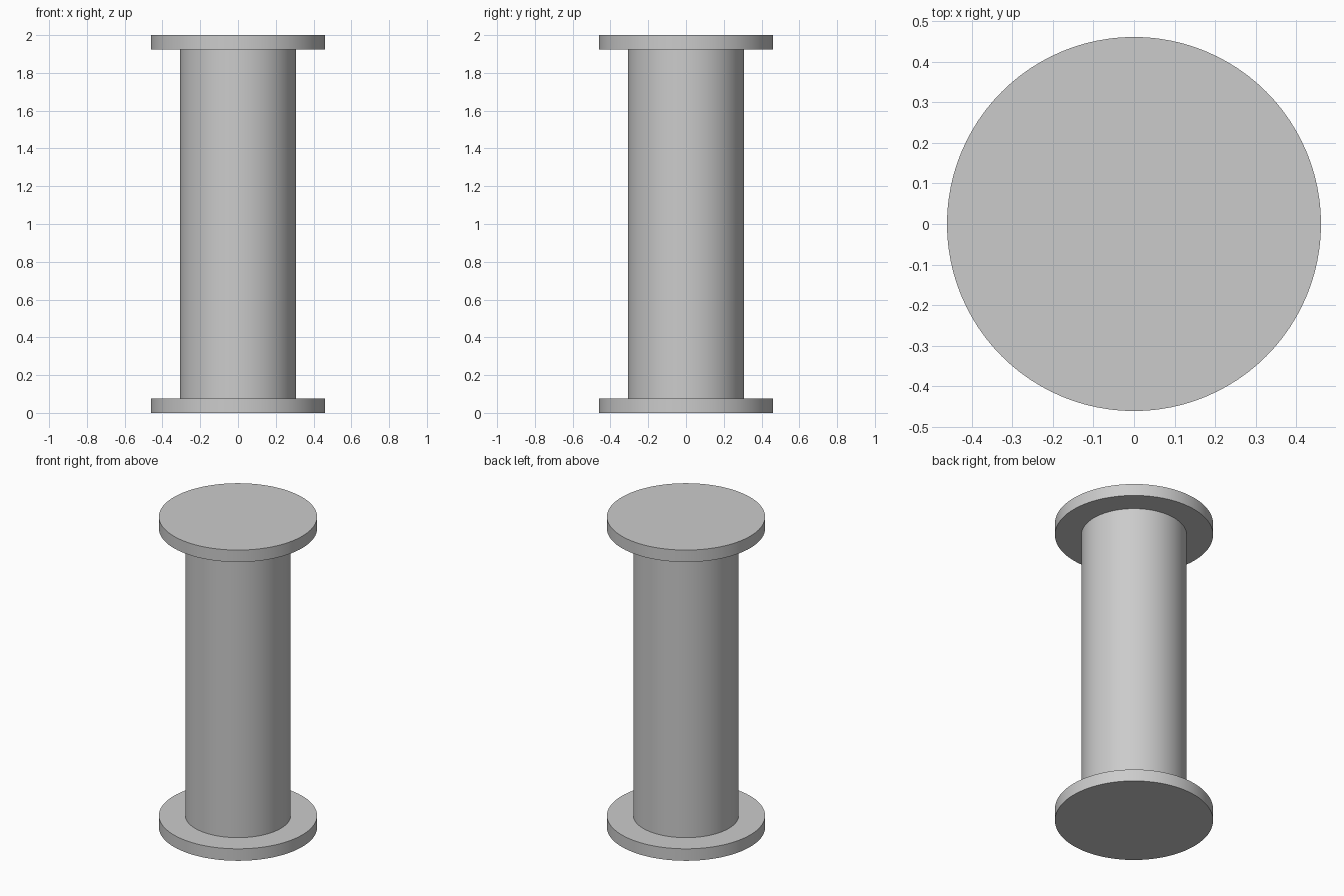
import bpy

cube = bpy.data.objects.get("Cube")
if cube:
    bpy.data.objects.remove(cube, do_unlink=True)

COLUMN_RADIUS = 4 / 13
FLANGE_RADIUS = 6 / 13
FLANGE_HEIGHT = 1 / 13
HEIGHT = 2.0

# Plain grey for every part
grey = bpy.data.materials.new("light grey")
grey.use_nodes = True
colour = (0.6, 0.6, 0.6, 1.0)
grey.diffuse_color = colour
grey.node_tree.nodes["Principled BSDF"].inputs["Base Color"].default_value = colour


def cylinder(name, radius, bottom, top):
    bpy.ops.mesh.primitive_cylinder_add(
        vertices=96, radius=radius, depth=top - bottom,
        location=(0, 0, (bottom + top) / 2))
    part = bpy.context.object
    part.name = name
    part.data.materials.append(grey)
    bpy.ops.object.shade_smooth_by_angle()
    return part


# Round shaft between two wider discs
cylinder("bottom_flange", FLANGE_RADIUS, 0, FLANGE_HEIGHT)
cylinder("column", COLUMN_RADIUS, FLANGE_HEIGHT, HEIGHT - FLANGE_HEIGHT)
cylinder("top_flange", FLANGE_RADIUS, HEIGHT - FLANGE_HEIGHT, HEIGHT)
